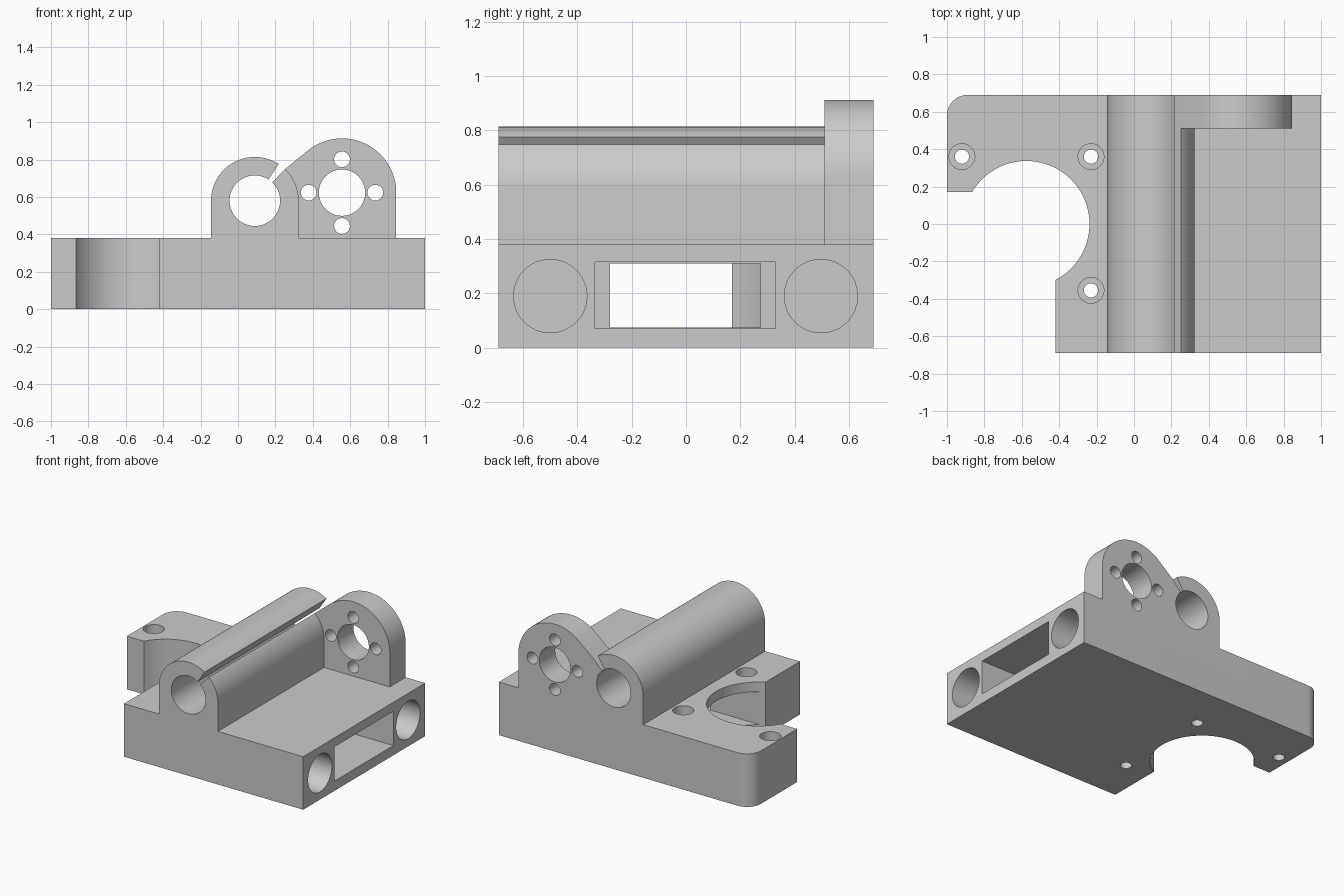
import bpy
import bmesh
from math import cos, sin, radians
from mathutils import Vector, Matrix

cube = bpy.data.objects.get("Cube")
if cube:
    bpy.data.objects.remove(cube, do_unlink=True)

grey = bpy.data.materials.new("light_grey")
grey.use_nodes = True
grey.diffuse_color = (0.6, 0.6, 0.6, 1)
grey.node_tree.nodes["Principled BSDF"].inputs["Base Color"].default_value = (0.6, 0.6, 0.6, 1)

HALF = 0.69      # half depth in y
TOP = 0.38       # top of the base


def arc(cx, cy, r, start, end, steps=48):
    angles = [radians(start + (end - start) * i / steps) for i in range(steps + 1)]
    return [(cx + r * cos(a), cy + r * sin(a)) for a in angles]


def prism(name, outline, axis, low, high):
    """Extrude a 2D outline along x (y, z), y (x, z) or z (x, y)."""
    place = {"x": lambda u, v: (low, u, v),
             "y": lambda u, v: (u, low, v),
             "z": lambda u, v: (u, v, low)}[axis]
    bm = bmesh.new()
    face = bm.faces.new([bm.verts.new(place(u, v)) for u, v in outline])
    new = bmesh.ops.extrude_face_region(bm, geom=[face])["geom"]
    shift = Vector([(high - low) * (axis == a) for a in "xyz"])
    bmesh.ops.translate(bm, vec=shift, verts=[g for g in new if isinstance(g, bmesh.types.BMVert)])
    bmesh.ops.recalc_face_normals(bm, faces=bm.faces)
    mesh = bpy.data.meshes.new(name)
    bm.to_mesh(mesh)
    bm.free()
    mesh.materials.append(grey)
    obj = bpy.data.objects.new(name, mesh)
    bpy.context.collection.objects.link(obj)
    return obj


def disc(cx, cy, r):
    return arc(cx, cy, r, 0, 360)[:-1]


def rect(u0, u1, v0, v1):
    return [(u0, v0), (u1, v0), (u1, v1), (u0, v1)]


def combine(target, other, operation):
    mod = target.modifiers.new("combine", "BOOLEAN")
    mod.operation, mod.solver, mod.object = operation, "EXACT", other
    bpy.context.view_layer.objects.active = target
    bpy.ops.object.modifier_apply(modifier=mod.name)
    bpy.data.objects.remove(other, do_unlink=True)


# Base plate with the round motor recess and one rounded corner
outline = [(-0.42, -HALF), (1, -HALF), (1, HALF)]
outline += arc(-0.89, HALF - 0.11, 0.11, 90, 180, 16)
outline += [(-1, 0.17)]
outline += arc(-0.575, 0, 0.337, 149.7, -62.6, 72)
body = prism("carriage_body", outline, "z", 0, TOP)

# Vertical screw holes with counterbores
for x, y in ((-0.92, 0.36), (-0.23, 0.36), (-0.23, -0.355)):
    combine(body, prism("screw_hole", disc(x, y, 0.038), "z", -0.1, 0.5), "DIFFERENCE")
    combine(body, prism("counterbore", disc(x, y, 0.069), "z", 0.18, 0.5), "DIFFERENCE")

# Blind rod sockets in the right face
for y in (-0.5, 0.497):
    combine(body, prism("rod_socket", disc(y, 0.19, 0.135), "x", -0.1, 1.1), "DIFFERENCE")

# Belt slot: wide mouth, slightly narrower passage into the recess
combine(body, prism("slot_mouth", rect(-0.335, 0.33, 0.07, 0.315), "x", 0, 1.1), "DIFFERENCE")
combine(body, prism("slot_passage", rect(-0.28, 0.275, 0.075, 0.31), "x", -0.5, 0.1), "DIFFERENCE")

# Split bearing barrel, open along a radial slit
bx, bz, br, bore = 0.09, 0.58, 0.234, 0.135
barrel = arc(bx, bz, br, 57, 180)
barrel += [(bx - br, 0.35), (bx + br, 0.35)]
barrel += arc(bx, bz, br, 0, 46.3, 20)
barrel += arc(bx, bz, bore, 46.3, -303, 72)
tower = prism("bearing_barrel", barrel, "y", -HALF, HALF)

# Nut flange: rounded lug with a sloped shoulder toward the barrel
nx, nz, nr = 0.556, 0.623, 0.29
shoulder = (bx + br * cos(radians(46.3)), bz + br * sin(radians(46.3)))
lug = [(shoulder[0], 0.35), (nx + nr, 0.35)]
lug += arc(nx, nz, nr, 0, 130)
lug += [shoulder]
flange = prism("nut_flange", lug, "y", 0.51, HALF)
combine(flange, prism("nut_bore", disc(nx, nz, 0.124), "y", 0.4, 0.8), "DIFFERENCE")
for k in range(4):
    a = radians(90 * k)
    hole = disc(nx + 0.178 * cos(a), nz + 0.178 * sin(a), 0.042)
    combine(flange, prism("nut_screw_hole", hole, "y", 0.4, 0.8), "DIFFERENCE")

combine(tower, flange, "UNION")
combine(body, tower, "UNION")

# Smooth the round walls and keep the edges crisp
bpy.ops.object.select_all(action="DESELECT")
body.select_set(True)
bpy.context.view_layer.objects.active = body
bpy.ops.object.shade_smooth_by_angle(angle=radians(30))
